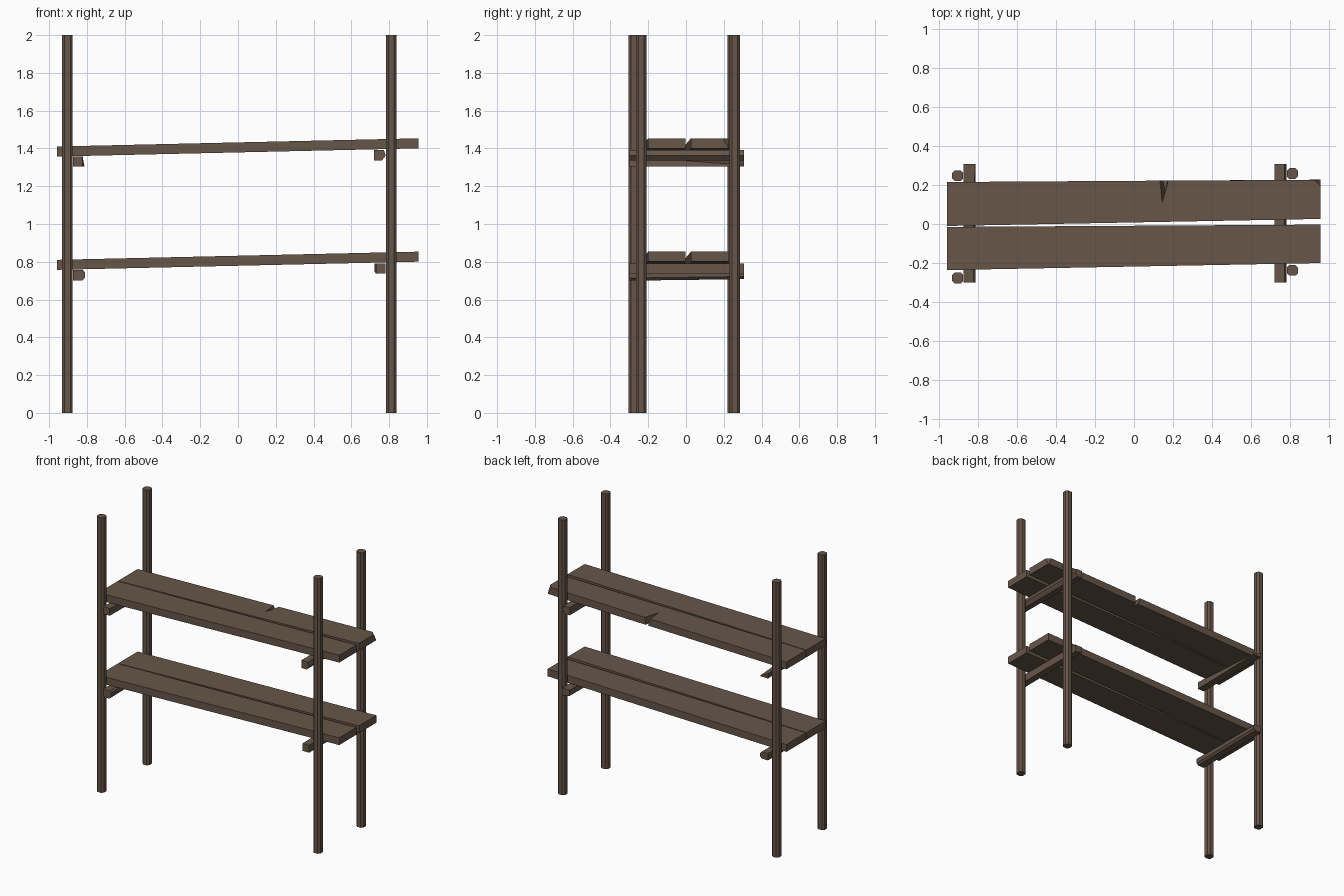
import bpy, bmesh

if "Cube" in bpy.data.objects:
    bpy.data.objects.remove(bpy.data.objects["Cube"])

wood = bpy.data.materials.new("dark brown wood")
wood.diffuse_color = (0.135, 0.093, 0.066, 1)
wood.use_nodes = True
wood.node_tree.nodes["Principled BSDF"].inputs["Base Color"].default_value = wood.diffuse_color


def loft(name, a, b):
    """Solid between two matching point loops."""
    bm = bmesh.new()
    va = [bm.verts.new(p) for p in a]
    vb = [bm.verts.new(p) for p in b]
    n = len(a)
    bm.faces.new(va)
    bm.faces.new(vb)
    for i in range(n):
        j = (i + 1) % n
        bm.faces.new((va[i], va[j], vb[j], vb[i]))
    bmesh.ops.recalc_face_normals(bm, faces=bm.faces)
    me = bpy.data.meshes.new(name)
    bm.to_mesh(me)
    bm.free()
    me.materials.append(wood)
    ob = bpy.data.objects.new(name, me)
    bpy.context.collection.objects.link(ob)
    return ob


def octagon(w, c):
    h = w / 2
    k = h - c
    return [(-k, -h), (k, -h), (h, -k), (h, k), (k, h), (-k, h), (-h, k), (-h, -k)]


# Four upright posts with chamfered edges
posts = {"front_left": (-0.903, -0.277), "back_left": (-0.903, 0.247),
         "front_right": (0.811, -0.237), "back_right": (0.811, 0.258)}
for side, (x, y) in posts.items():
    prof = octagon(0.056, 0.013)
    loft(side + "_post", [(x + u, y + v, 0) for u, v in prof],
         [(x + u, y + v, 2) for u, v in prof])


# Planks rise gently towards the right
def rise(x):
    return 0.0226 * x


def plank(name, z, top, bottom=None):
    bottom = bottom or top
    loft(name, [(x, y, z + rise(x) + 0.053) for x, y in top],
         [(x, y, z + rise(x)) for x, y in bottom])


L, R = -0.958, 0.955
front = [(L, -0.236), (R, -0.2), (R, -0.003), (L, -0.015)]
back = [(L, -0.01), (R, 0.026), (R, 0.227), (L, 0.215)]
for level, z in (("lower", 0.779), ("upper", 1.379)):
    plank(level + "_front_plank", z, front)
plank("lower_back_plank", 0.779, back)
# Upper back plank: split in the rear edge and a chipped corner
plank("upper_back_plank", 1.379,
      back[:2] + [(R, 0.195), (0.925, 0.226), (0.175, 0.222), (0.144, 0.11), (0.133, 0.222), (L, 0.215)],
      back[:2] + [(R, 0.225), (0.953, 0.227), (0.17, 0.222), (0.16, 0.17), (0.15, 0.222), (L, 0.215)])


# Cross bars under the planks, each with its own cut corners (x, z sections)
def bar(name, sec_front, sec_back):
    loft(name, [(x, -0.3, z) for x, z in sec_front], [(x, 0.307, z) for x, z in sec_back])


s = [(-0.874, 0.7), (-0.825, 0.7), (-0.811, 0.714), (-0.811, 0.745), (-0.822, 0.757), (-0.874, 0.757)]
bar("lower_left_bar", s, [(x, z + (0.008 if z < 0.72 else 0)) for x, z in s])
bar("upper_left_bar",
    [(-0.874, 1.304), (-0.822, 1.304), (-0.822, 1.357), (-0.874, 1.357)],
    [(-0.874, 1.304), (-0.811, 1.304), (-0.815, 1.312), (-0.874, 1.338)])
s = [(0.73, 0.737), (0.782, 0.737), (0.782, 0.791), (0.73, 0.791)]
bar("lower_right_bar", s, [(0.722, 0.75), (0.782, 0.737), (0.782, 0.791), (0.722, 0.791)])
s = [(0.72, 1.337), (0.762, 1.337), (0.782, 1.362), (0.772, 1.393), (0.72, 1.393)]
bar("upper_right_bar", s, s)
